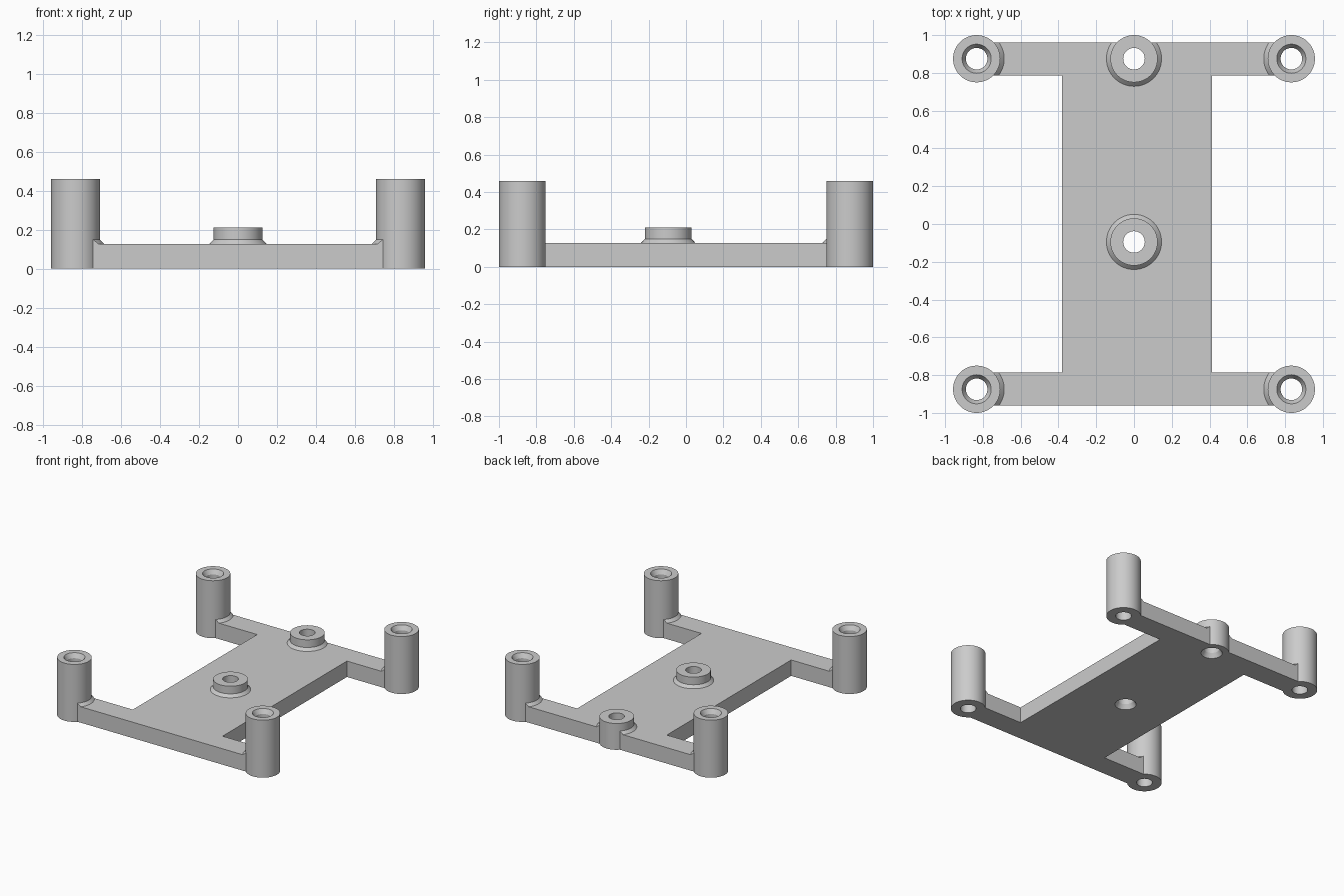
import bpy, bmesh, math

if "Cube" in bpy.data.objects:
    bpy.data.objects.remove(bpy.data.objects["Cube"], do_unlink=True)

grey = bpy.data.materials.new("plain_grey")
grey.use_nodes = True
grey.diffuse_color = (0.6, 0.6, 0.6, 1)
grey.node_tree.nodes["Principled BSDF"].inputs["Base Color"].default_value = (0.6, 0.6, 0.6, 1)

SEGMENTS = 64
PLATE_TOP = 0.127
POST_X, POST_Y = 0.833, 0.875
RADIUS, BORE, SINK = 0.125, 0.057, 0.077
SINK_DEPTH = 0.035


def make_object(name, bm):
    bmesh.ops.recalc_face_normals(bm, faces=bm.faces)
    mesh = bpy.data.meshes.new(name)
    bm.to_mesh(mesh)
    bm.free()
    mesh.materials.append(grey)
    obj = bpy.data.objects.new(name, mesh)
    bpy.context.collection.objects.link(obj)
    return obj


def prism(name, outline, height):
    """Extrude a flat outline upward from the ground."""
    bm = bmesh.new()
    base = bm.faces.new([bm.verts.new((x, y, 0)) for x, y in outline])
    top = bmesh.ops.extrude_face_region(bm, geom=[base])["geom"]
    bmesh.ops.translate(bm, vec=(0, 0, height),
                        verts=[v for v in top if isinstance(v, bmesh.types.BMVert)])
    return make_object(name, bm)


def ring(name, profile, x, y):
    """Turn a closed (radius, z) profile into a ring around a vertical axis."""
    bm = bmesh.new()
    loops = []
    for i in range(SEGMENTS):
        a = math.tau * i / SEGMENTS
        loops.append([bm.verts.new((x + r * math.cos(a), y + r * math.sin(a), z))
                      for r, z in profile])
    n = len(profile)
    for i in range(SEGMENTS):
        p, q = loops[i], loops[(i + 1) % SEGMENTS]
        for k in range(n):
            m = (k + 1) % n
            bm.faces.new((p[k], q[k], q[m], p[m]))
    return make_object(name, bm)


def boolean(obj, cutter, operation):
    """Apply a boolean and discard the cutter."""
    mod = obj.modifiers.new("cut", 'BOOLEAN')
    mod.operation, mod.object, mod.solver = operation, cutter, 'EXACT'
    bpy.context.view_layer.update()
    with bpy.context.temp_override(object=obj, active_object=obj):
        bpy.ops.object.modifier_apply(modifier=mod.name)
    bpy.data.objects.remove(cutter, do_unlink=True)


def smooth(obj):
    bpy.ops.object.select_all(action='DESELECT')
    obj.select_set(True)
    bpy.context.view_layer.objects.active = obj
    bpy.ops.object.shade_smooth_by_angle(angle=math.radians(25))


# H-shaped plate outline: central web plus two cross arms
LEFT, RIGHT, INNER, OUTER = -0.38, 0.413, 0.785, 0.962
outline = [(-POST_X, -OUTER), (POST_X, -OUTER), (POST_X, -INNER), (RIGHT, -INNER),
           (RIGHT, INNER), (POST_X, INNER), (POST_X, OUTER), (-POST_X, OUTER),
           (-POST_X, INNER), (LEFT, INNER), (LEFT, -INNER), (-POST_X, -INNER)]
plate = prism("base_plate", outline, PLATE_TOP)

# Post bore is countersunk at the top, boss bore at the bottom
post_profile = [(BORE, 0), (RADIUS, 0), (RADIUS, 0.459), (SINK, 0.459), (BORE, 0.459 - SINK_DEPTH)]
boss_profile = [(SINK, 0), (RADIUS, 0), (RADIUS, 0.21), (BORE, 0.21), (BORE, SINK_DEPTH)]
collar_profile = [(0.12, 0.11), (0.146, 0.11), (0.146, PLATE_TOP), (RADIUS, 0.149), (0.12, 0.149)]

mounts = [("front_right_post", -POST_X, -POST_Y, post_profile),
          ("front_left_post", POST_X, -POST_Y, post_profile),
          ("back_right_post", -POST_X, POST_Y, post_profile),
          ("back_left_post", POST_X, POST_Y, post_profile),
          ("back_boss", 0, POST_Y, boss_profile),
          ("centre_boss", 0, -0.095, boss_profile)]

for name, x, y, profile in mounts:
    # Clear the plate where the mount passes through
    bm = bmesh.new()
    bmesh.ops.create_cone(bm, cap_ends=True, segments=SEGMENTS,
                          radius1=RADIUS - 0.001, radius2=RADIUS - 0.001, depth=1)
    bmesh.ops.translate(bm, verts=bm.verts, vec=(x, y, 0))
    boolean(plate, make_object("cutter", bm), 'DIFFERENCE')
    # Tubular mount
    smooth(ring(name, profile, x, y))
    # Sloped collar, kept only above the plate
    collar = ring(name + "_collar", collar_profile, x, y)
    boolean(collar, prism("clip", outline, 0.5), 'INTERSECT')
    smooth(collar)
